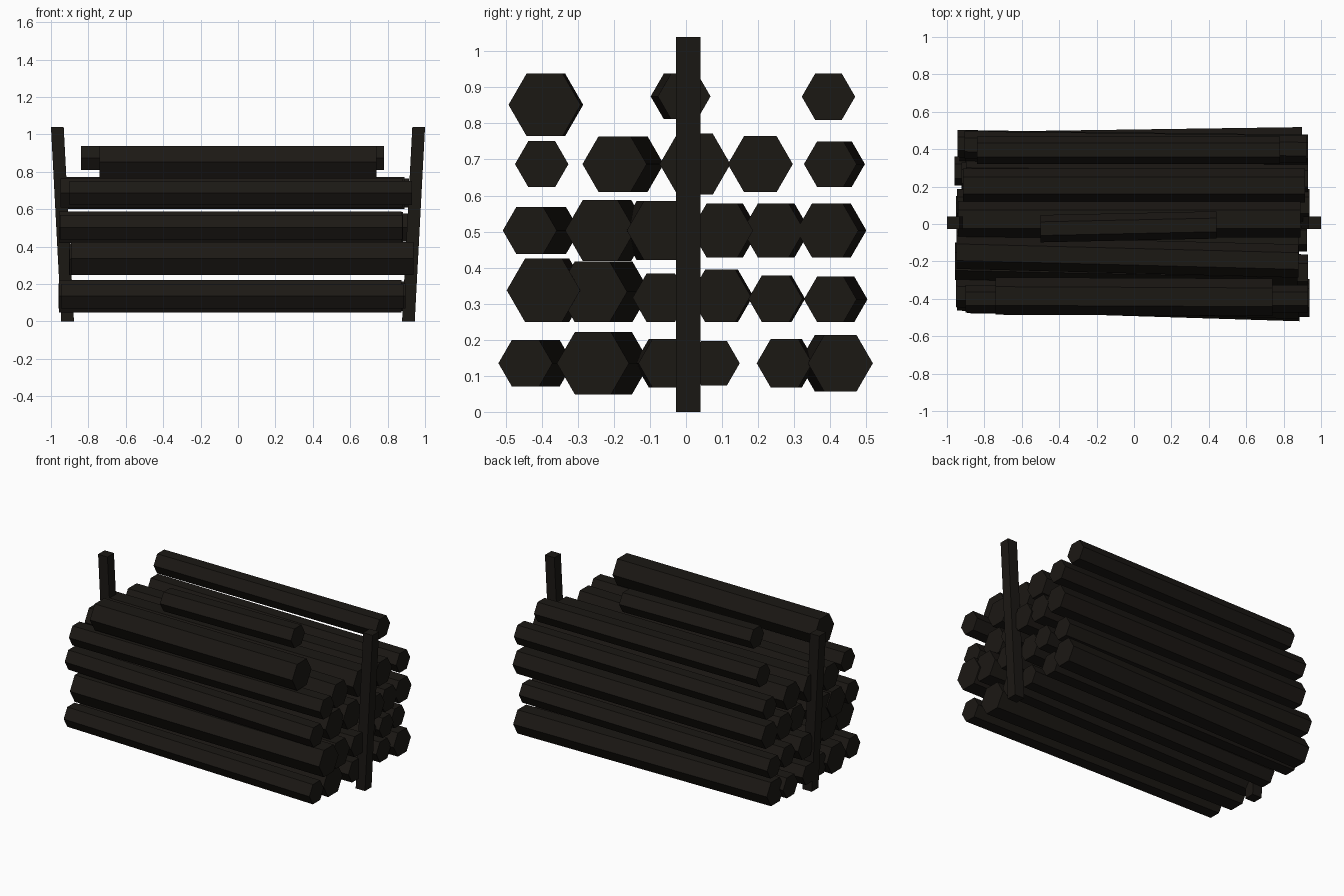
import bpy
import random
from math import cos, sin, pi

if "Cube" in bpy.data.objects:
    bpy.data.objects.remove(bpy.data.objects["Cube"])

random.seed(4)
bark = bpy.data.materials.new("dark_bark")
bark.diffuse_color = (0.011, 0.009, 0.007, 1)
bark.use_nodes = True
bark.node_tree.nodes["Principled BSDF"].inputs["Base Color"].default_value = bark.diffuse_color


def prism(name, start, end):
    """Closed prism between two matching rings of points."""
    n = len(start)
    faces = [(i, (i + 1) % n, n + (i + 1) % n, n + i) for i in range(n)]
    faces += [tuple(reversed(range(n))), tuple(range(n, 2 * n))]
    me = bpy.data.meshes.new(name)
    me.from_pydata(start + end, [], faces)
    me.materials.append(bark)
    ob = bpy.data.objects.new(name, me)
    bpy.context.collection.objects.link(ob)


def ring(x, y, z, r, sides, turn=0.0):
    """Regular polygon: upright across x for logs."""
    angles = [turn + i * 2 * pi / sides for i in range(sides)]
    return [(x, y + r * cos(a), z + r * sin(a)) for a in angles]


# Each row: height, lift per radius (logs resting on a level), then logs as
# (y at right end, sideways skew towards the left end, radius)
rows = [
    (.135, 0, [(-.445, .057, .075), (-.258, .058, .1), (-.055, -.01, .077),
               (.078, 0, .071), (.273, .01, .077), (.428, -.026, .09)]),
    (.249, .866, [(-.395, .02, .102), (-.26, .063, .097), (-.07, 0, .078),
                  (.095, .007, .084), (.248, .007, .075), (.4, .03, .073)]),
    (.503, 0, [(-.433, .063, .075), (-.238, .038, .097), (-.07, -.02, .094),
               (.1, .015, .086), (.242, .016, .086), (.392, .022, .086)]),
    (.687, 0, [(-.4, 0, .074), (-.198, .047, .089), (.025, 0, .098),
               (.206, 0, .09), (.4, .023, .073)]),
    (.938, -.866, [(-.392, .007, .1), (-.005, -.02, .073), (.395, 0, .074)]),
]
top_halves = [.74, .47, .81]
for r, (level, lift, logs) in enumerate(rows):
    for c, (y, skew, rad) in enumerate(logs):
        z = level + lift * rad
        if r == len(rows) - 1:          # shorter logs on top
            half, shift = top_halves[c], -.03 * min(c, 1)
        else:                           # uneven stacked ends
            half, shift = .915, random.uniform(-.05, .03)
        prism(f"log_row{r + 1}_{c + 1}",
              ring(shift - half, y + skew, z, rad, 6),
              ring(shift + half, y, z, rad, 6))


# Leaning end posts, mirrored left and right
def square(x, z, h=.034, y=.006):
    return [(x - h, y - h, z), (x + h, y - h, z), (x + h, y + h, z), (x - h, y + h, z)]


for side, s in (("left", -1), ("right", 1)):
    prism(f"{side}_post", square(s * .911, 0), square(s * .966, 1.04))
